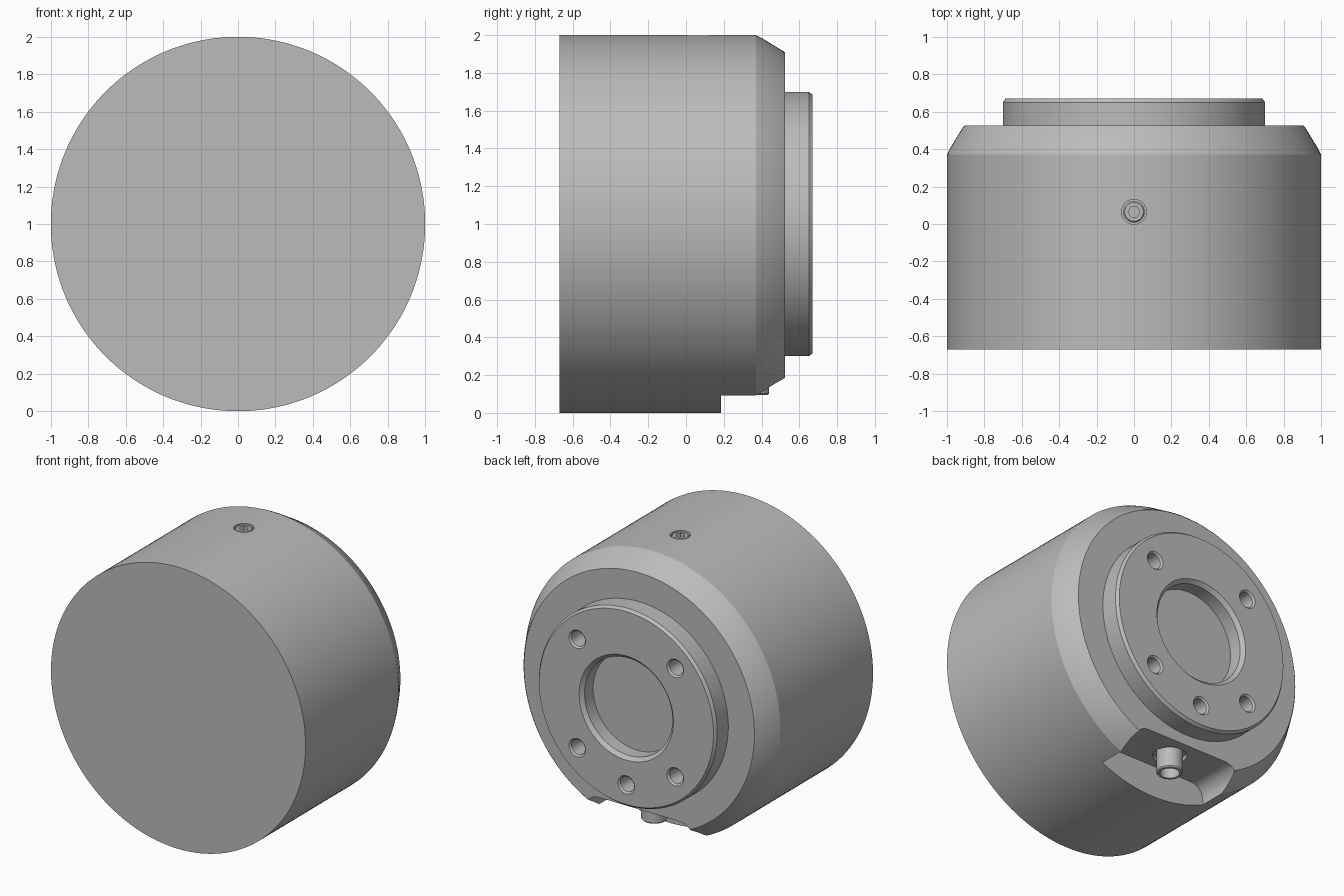
import bpy, bmesh, math
from mathutils import Matrix, Vector

cube = bpy.data.objects.get("Cube")
if cube:
    bpy.data.objects.remove(cube, do_unlink=True)

grey = bpy.data.materials.new("plain_grey")
grey.use_nodes = True
COLOUR = (0.5, 0.5, 0.5, 1)
grey.diffuse_color = COLOUR
grey.node_tree.nodes["Principled BSDF"].inputs["Base Color"].default_value = COLOUR

# Axes: local z is turned onto the named direction
BACK = Matrix.Rotation(math.radians(-90), 4, "X")
DOWN = Matrix.Rotation(math.radians(180), 4, "X")
UP = Matrix.Identity(4)


def finish(bm, name, matrix):
    """Turn a bmesh into a coloured object."""
    bmesh.ops.recalc_face_normals(bm, faces=bm.faces)
    bm.transform(matrix)
    mesh = bpy.data.meshes.new(name)
    bm.to_mesh(mesh)
    bm.free()
    mesh.materials.append(grey)
    obj = bpy.data.objects.new(name, mesh)
    bpy.context.collection.objects.link(obj)
    return obj


def lathe(name, profile, centre, axis, sides):
    """Spin (radius, height) points about an axis through centre."""
    bm = bmesh.new()
    verts = [bm.verts.new((r, 0, h)) for r, h in profile]
    edges = [bm.edges.new(pair) for pair in zip(verts, verts[1:])]
    if profile[0][0] > 0:
        edges.append(bm.edges.new((verts[-1], verts[0])))
    bmesh.ops.spin(bm, geom=verts + edges, cent=(0, 0, 0), axis=(0, 0, 1),
                   angle=math.tau, steps=sides, use_merge=True)
    bmesh.ops.remove_doubles(bm, verts=bm.verts, dist=1e-5)
    return finish(bm, name, Matrix.Translation(Vector(centre)) @ axis)


def prism(name, outline, start, end, matrix):
    """Extrude a flat outline along local z."""
    bm = bmesh.new()
    face = bm.faces.new([bm.verts.new((x, y, start)) for x, y in outline])
    top = bmesh.ops.extrude_face_region(bm, geom=[face])["geom"]
    bmesh.ops.translate(bm, vec=(0, 0, end - start),
                        verts=[v for v in top if isinstance(v, bmesh.types.BMVert)])
    return finish(bm, name, matrix)


def activate(obj):
    bpy.ops.object.select_all(action="DESELECT")
    obj.select_set(True)
    bpy.context.view_layer.objects.active = obj


def cut(target, cutter):
    cutter.hide_render = True
    activate(target)
    mod = target.modifiers.new("cut", "BOOLEAN")
    mod.operation = "DIFFERENCE"
    mod.solver = "EXACT"
    mod.object = cutter
    bpy.ops.object.modifier_apply(modifier=mod.name)
    bpy.data.objects.remove(cutter, do_unlink=True)


def smooth(obj):
    activate(obj)
    bpy.ops.object.shade_smooth_by_angle(angle=math.radians(22))


# Round housing with chamfered rear rim, raised boss and shallow bore
housing = lathe("housing", [
    (0, -0.67), (1, -0.67), (1, 0.37), (0.985, 0.4), (0.915, 0.515), (0.905, 0.525),
    (0.7, 0.525), (0.7, 0.65), (0.685, 0.67),
    (0.37, 0.67), (0.345, 0.645), (0.345, 0.55), (0, 0.55)], (0, 0, 1), BACK, 144)

# Bolt holes in the boss: four corners and one at the bottom
holes = [(sx * 0.385, 1 + sz * 0.385) for sx in (-1, 1) for sz in (-1, 1)]
for x, z in holes + [(0, 0.455)]:
    cut(housing, lathe("hole_cutter", [
        (0, -0.13), (0.053, -0.13), (0.053, -0.012), (0.075, 0.01), (0, 0.01)],
        (x, 0.67, z), BACK, 32))

# Cable notch under the rear edge, with filleted corners
arc = [(0.32 + 0.1 * math.cos(a), 0.125 + 0.1 * math.sin(a))
       for a in (math.radians(15 * i) for i in range(7))]
half = [(0.42, -0.1)] + arc
outline = [(x, -z) for x, z in half + [(-x, z) for x, z in reversed(half)]]
cut(housing, prism("notch_cutter", outline, 0.185, 0.6, BACK))

# Recess in the notch floor and the outlet tube standing in it
cut(housing, lathe("recess_cutter", [(0, -0.03), (0.11, -0.03), (0.11, 0.05), (0, 0.05)],
                   (0, 0.355, 0.225), DOWN, 48))
outlet_tube = lathe("outlet_tube", [
    (0, -0.04), (0.085, -0.04), (0.085, 0.122), (0.078, 0.13),
    (0.063, 0.13), (0.063, 0.0), (0, 0.0)], (0, 0.355, 0.225), DOWN, 48)

# Set screw with hexagonal socket in the top
cut(housing, lathe("screw_hole_cutter", [(0, -0.06), (0.066, -0.06), (0.066, 0.1), (0, 0.1)],
                   (0, 0.065, 2), UP, 48))
set_screw = lathe("set_screw", [(0, -0.07), (0.057, -0.07), (0.057, -0.012),
                                (0.05, -0.004), (0, -0.004)], (0, 0.065, 2), UP, 48)
hexagon = [(0.032 * math.cos(i * math.pi / 3), 0.032 * math.sin(i * math.pi / 3))
           for i in range(6)]
cut(set_screw, prism("socket_cutter", hexagon, -0.04, 0.05,
                     Matrix.Translation((0, 0.065, 2))))

for part in (housing, outlet_tube, set_screw):
    smooth(part)
